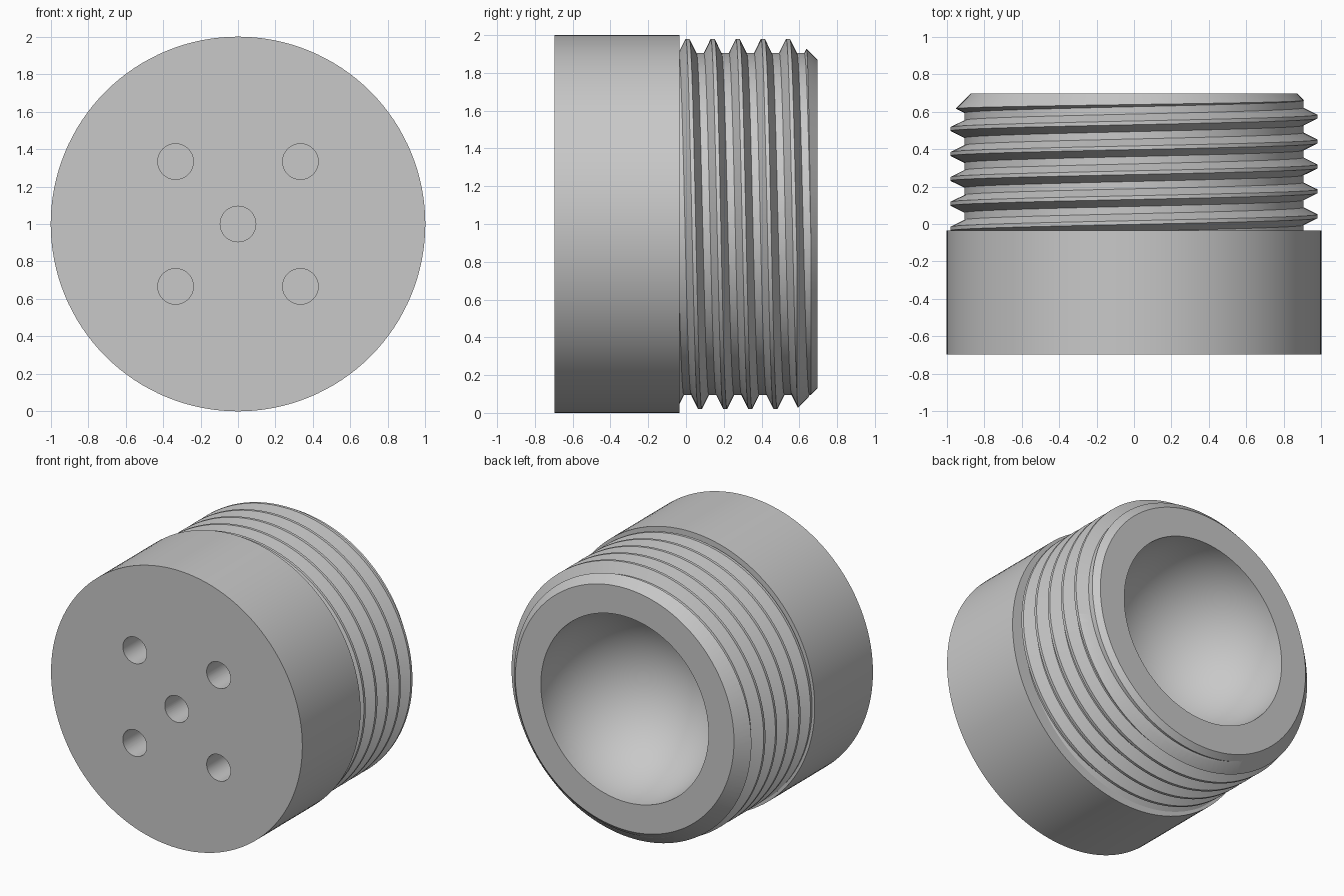
import bpy, bmesh, math
from mathutils import Vector

if "Cube" in bpy.data.objects:
    bpy.data.objects.remove(bpy.data.objects["Cube"])

FRONT, SHOULDER, BACK = -0.697, -0.035, 0.697
BOWL, END_R, CREST_R, ROOT_R = 0.667, 0.87, 0.98, 0.905
PITCH, THREAD_Y = 0.133, 0.008
SIDES = 128

grey = bpy.data.materials.new("plain grey")
grey.diffuse_color = (0.58, 0.58, 0.58, 1)
grey.use_nodes = True
grey.node_tree.nodes["Principled BSDF"].inputs["Base Color"].default_value = (0.58, 0.58, 0.58, 1)


def finish(bm, name):
    bmesh.ops.recalc_face_normals(bm, faces=bm.faces)
    mesh = bpy.data.meshes.new(name)
    bm.to_mesh(mesh)
    bm.free()
    mesh.materials.append(grey)
    ob = bpy.data.objects.new(name, mesh)
    bpy.context.collection.objects.link(ob)
    return ob


def lathe(name, profile, x=0, z=1, sides=SIDES):
    """Spin (radius, y) points around an axis parallel to y."""
    bm = bmesh.new()
    vs = [bm.verts.new((x + r, y, z)) for r, y in profile]
    es = [bm.edges.new(pair) for pair in zip(vs, vs[1:])]
    bmesh.ops.spin(bm, geom=vs + es, cent=(x, 0, z), axis=(0, 1, 0),
                   angle=math.tau, steps=sides)
    bmesh.ops.remove_doubles(bm, verts=bm.verts, dist=1e-5)
    return finish(bm, name)


def activate(ob):
    bpy.ops.object.select_all(action='DESELECT')
    ob.select_set(True)
    bpy.context.view_layer.objects.active = ob


def cut(ob, other, operation):
    """Apply a boolean and discard the helper."""
    mod = ob.modifiers.new("cut", 'BOOLEAN')
    mod.operation, mod.solver, mod.object = operation, 'EXACT', other
    other.hide_render = True
    activate(ob)
    bpy.ops.object.modifier_apply(modifier=mod.name)
    bpy.data.objects.remove(other)


def helical_bar(name):
    """Long threaded bar, one turn per pitch, closed at both ends."""
    bm = bmesh.new()
    section = [(-0.047, ROOT_R), (-0.010, CREST_R), (0.010, CREST_R), (0.047, ROOT_R)]
    columns = []
    for i in range(SIDES + 1):
        t = i / SIDES
        a = t * math.tau
        columns.append([
            bm.verts.new((r * math.sin(a), THREAD_Y + PITCH * (turn + t) + dy, 1 + r * math.cos(a)))
            for turn in range(-4, 9) for dy, r in section])
    for c, d in zip(columns, columns[1:]):
        for j in range(len(c) - 1):
            bm.faces.new((c[j], d[j], d[j + 1], c[j + 1]))
    bmesh.ops.remove_doubles(bm, verts=bm.verts, dist=1e-5)
    low, high = bm.verts.new((0, -0.7, 1)), bm.verts.new((0, 1.4, 1))
    for e in [e for e in bm.edges if e.is_boundary]:
        mid = (e.verts[0].co + e.verts[1].co) / 2
        bm.faces.new((*e.verts, low if mid.y < 0 else high))
    return finish(bm, name)


# Plain cylindrical body with five blind holes in the front
body = lathe("body", [(0, FRONT), (1, FRONT), (1, SHOULDER), (0, SHOULDER)])
s = 1 / 3
for x, z in [(0, 0), (s, s), (-s, s), (s, -s), (-s, -s)]:
    drill = lathe("drill", [(0, FRONT - 0.1), (0.095, FRONT - 0.1),
                            (0.095, FRONT + 0.33), (0, FRONT + 0.33)], x, 1 + z, 48)
    cut(body, drill, 'DIFFERENCE')

# Threaded neck, trimmed to a chamfered end with a round bowl
neck = helical_bar("threaded_neck")
bowl = [(BOWL * math.cos(a), BACK - BOWL * math.sin(a))
        for a in (math.pi / 2 * i / 32 for i in range(32))] + [(0, BACK - BOWL)]
blank = lathe("blank", [(0, -0.2), (0.99, -0.2), (0.99, BACK + END_R - 0.99), (END_R, BACK)] + bowl)
cut(neck, blank, 'INTERSECT')

for ob in (body, neck):
    activate(ob)
    bpy.ops.object.shade_smooth_by_angle(angle=math.radians(30))
